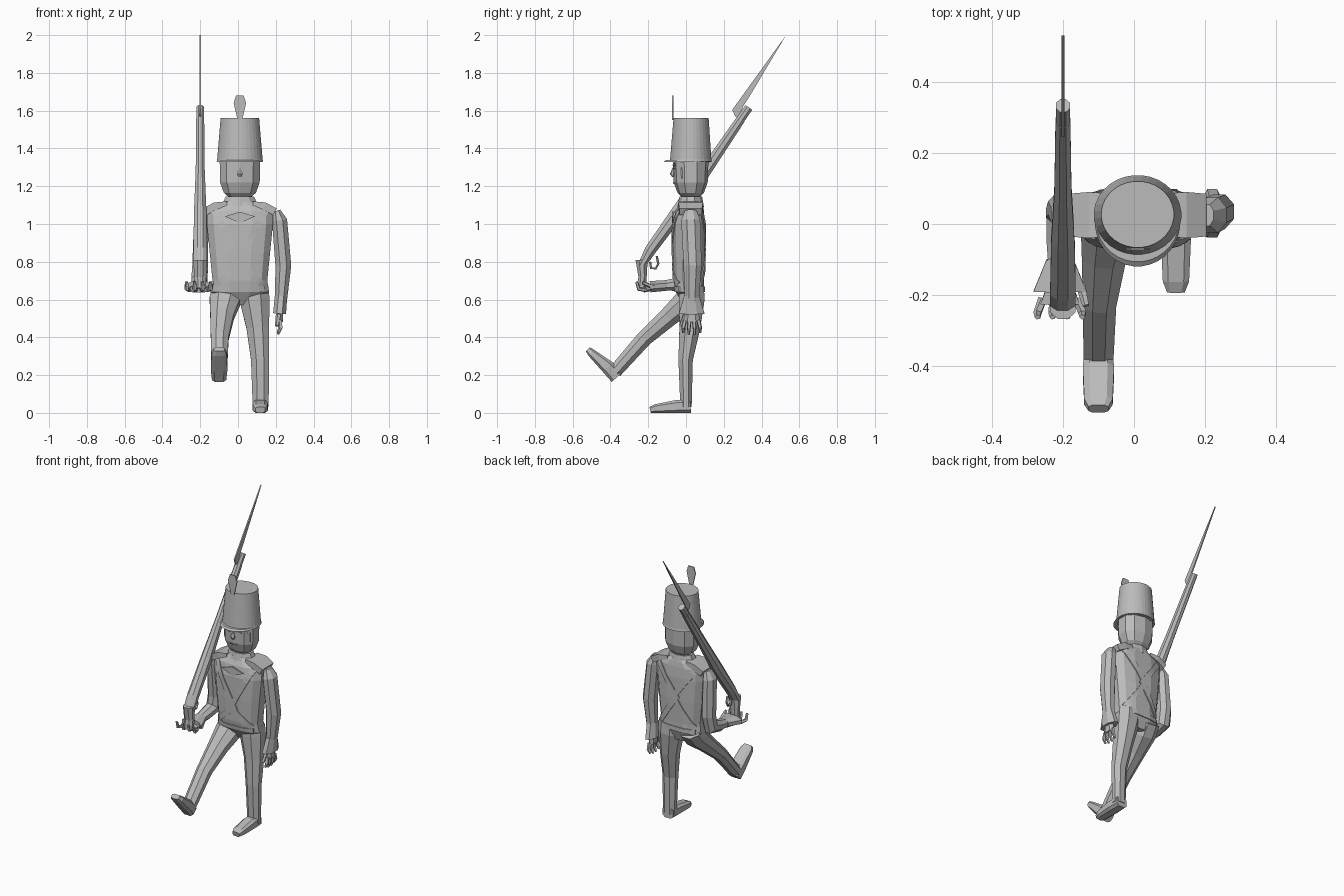
import bpy, bmesh, math
from mathutils import Vector
from mathutils.bvhtree import BVHTree

if "Cube" in bpy.data.objects:
    bpy.data.objects.remove(bpy.data.objects["Cube"])

grey = bpy.data.materials.new("plain grey")
grey.use_nodes = True
grey.diffuse_color = (0.5, 0.5, 0.5, 1)
grey.node_tree.nodes["Principled BSDF"].inputs["Base Color"].default_value = grey.diffuse_color


def finish(name, bm):
    bmesh.ops.recalc_face_normals(bm, faces=bm.faces)
    mesh = bpy.data.meshes.new(name)
    bm.to_mesh(mesh)
    bm.free()
    mesh.materials.append(grey)
    obj = bpy.data.objects.new(name, mesh)
    bpy.context.collection.objects.link(obj)
    return obj


def outline(sides, square):
    """Unit polygon with a flat front; square below 1 makes it boxier."""
    points = []
    for i in range(sides):
        a = 2 * math.pi * (i + 0.5) / sides
        points.append([math.copysign(abs(f(a)) ** square, f(a)) for f in (math.cos, math.sin)])
    wide = max(p[0] for p in points)
    deep = max(p[1] for p in points)
    return [(p[0] / wide, p[1] / deep) for p in points]


def loft(name, stations, sides=8, square=1.0, level=False):
    """Skin rings (x, y, z, half width, half depth) set across the path."""
    bm = bmesh.new()
    shape = outline(sides, square)
    centres = [Vector(s[:3]) for s in stations]
    rings = []
    for i, s in enumerate(stations):
        along = centres[min(i + 1, len(centres) - 1)] - centres[max(i - 1, 0)]
        along = Vector((0, 0, 1)) if level else along.normalized()
        across = Vector((1, 0, 0))
        across = (across - along * across.dot(along)).normalized()
        deep = along.cross(across)
        rings.append([bm.verts.new(centres[i] + across * (u * s[3]) + deep * (v * s[4]))
                      for u, v in shape])
    for low, high in zip(rings, rings[1:]):
        for k in range(sides):
            n = (k + 1) % sides
            bm.faces.new((low[k], low[n], high[n], high[k]))
    bm.faces.new(rings[0])
    bm.faces.new(rings[-1])
    return finish(name, bm)


def slab(name, points, place, thick):
    """Extrude a flat polygon; place(a, b, t) maps it into space."""
    bm = bmesh.new()
    sides = [[bm.verts.new(place(a, b, t)) for a, b in points] for t in (-thick / 2, thick / 2)]
    for side in sides:
        bm.faces.new(side)
    for k in range(len(points)):
        n = (k + 1) % len(points)
        bm.faces.new((sides[0][k], sides[0][n], sides[1][n], sides[1][k]))
    return finish(name, bm)


def drape(name, target, start, end, width, facing=-1, steps=10, lift=0.006):
    """Lay a thin strip on a body, from start to end in x and z."""
    tree = BVHTree.FromPolygons([v.co for v in target.data.vertices],
                                [p.vertices for p in target.data.polygons])
    a, b = Vector(start), Vector(end)
    normal = Vector((a.y - b.y, b.x - a.x)).normalized() * width / 2
    bm = bmesh.new()
    rows = []
    for i in range(steps + 1):
        row = []
        for edge in (-1, 1):
            p = a.lerp(b, i / steps) + normal * edge
            hit = tree.ray_cast(Vector((p.x, facing, p.y)), Vector((0, -facing, 0)))[0]
            if hit:
                row += [bm.verts.new(hit + Vector((0, facing * d, 0))) for d in (lift, -lift / 2)]
        if len(row) == 4:
            rows.append(row)
    for p, q in zip(rows, rows[1:]):
        for j, k in ((0, 2), (2, 3), (3, 1), (1, 0)):
            bm.faces.new((p[j], p[k], q[k], q[j]))
    for row in (rows[0], rows[-1]):
        bm.faces.new([row[i] for i in (0, 2, 3, 1)])
    return finish(name, bm)


MID = 0.01  # body centre line

# Torso, collar and head
torso = loft("torso", [
    (MID, .03, .57, .06, .04), (MID, .02, .64, .155, .075), (MID, .015, .7, .145, .08),
    (MID, .015, .85, .16, .085), (MID, .015, 1.0, .175, .085), (MID, .02, 1.07, .175, .075),
    (MID, .025, 1.1, .125, .065), (MID, .025, 1.12, .075, .06)], 12, .75, True)
loft("collar", [(MID, .025, 1.09, .1, .07), (MID, .025, 1.145, .075, .06)], 10, 1, True)
loft("neck", [(MID, .025, 1.1, .06, .05), (MID, .025, 1.18, .055, .045)], 8, 1, True)
head = loft("head", [
    (MID, .025, 1.14, .055, .045), (MID, .025, 1.165, .085, .07), (MID, .025, 1.22, .105, .09),
    (MID, .025, 1.34, .107, .094)], 10, .85, True)

# Face
loft("nose", [(MID, -.066, 1.3, .006, .004), (MID, -.073, 1.265, .014, .012),
              (MID, -.068, 1.25, .01, .006)], 6, 1, True)
for side, label in ((1, "left"), (-1, "right")):
    drape(label + "_eye", head, (MID + side * .022, 1.297), (MID + side * .055, 1.3), .012, steps=3)
    drape(label + "_brow", head, (MID + side * .018, 1.31), (MID + side * .06, 1.32), .008, steps=3)
    drape(label + "_ear", head, (MID + side * .09, 1.24), (MID + side * .09, 1.3), .014, steps=3)
drape("mouth", head, (MID - .025, 1.215), (MID + .025, 1.215), .008, steps=3)

# Tall hat with peak and plume
loft("hat", [(MID, .025, 1.33, .123, .112), (MID, .025, 1.345, .12, .109),
             (MID, .027, 1.56, .102, .093)], 32, 1, True)
loft("hat_peak", [(MID, .007, 1.328, .12, .126), (MID, .012, 1.338, .117, .118)], 32, 1, True)
slab("plume", [(-.012, 1.55), (-.033, 1.64), (-.02, 1.68), (.02, 1.68), (.033, 1.64), (.012, 1.55)],
     lambda a, b, t: (MID + a, -.07 + t, b), .006)

# Crossed straps and belt on both faces of the coat
for facing, label, low, cross in ((-1, "front", .68, .8), (1, "back", .68, .88)):
    for side, hand in ((1, "left"), (-1, "right")):
        drape(f"{label}_{hand}_strap", torso, (MID + side * .135, 1.07), (MID - side * .02, cross - .02),
              .035, facing)
        drape(f"{label}_{hand}_lower_strap", torso, (MID + side * .015, cross), (MID - side * .12, low),
              .035, facing)
    drape(label + "_belt", torso, (MID - .13, .655), (MID + .13, .655), .03, facing)
slab("chest_flap", [(-.08, 1.04), (0, 1.065), (.08, 1.04), (0, 1.005)],
     lambda a, b, t: (MID + a, -.071 + t, b), .008)
for side, label in ((1, "left"), (-1, "right")):
    loft(label + "_shoulder_pad", [(MID + side * .07, .025, 1.11, .01, .06),
         (MID + side * .13, .025, 1.095, .02, .065), (MID + side * .185, .025, 1.065, .02, .06)], 4)

# Arms with flared cuffs
loft("left_arm", [(.205, .025, 1.07, .02, .03), (.22, .025, 1.02, .04, .05),
                  (.24, .035, .78, .042, .048), (.225, .03, .56, .03, .035)])
loft("left_cuff", [(.228, .03, .62, .033, .04), (.22, .03, .525, .034, .068)])
loft("right_arm", [(-.18, .025, 1.07, .02, .03), (-.195, .025, 1.02, .038, .05),
                   (-.2, .045, .78, .042, .045), (-.205, .03, .7, .042, .045),
                   (-.208, -.05, .68, .038, .035), (-.208, -.16, .67, .03, .02)])
loft("right_cuff", [(-.208, -.1, .675, .038, .028), (-.208, -.19, .668, .075, .03)])

# Hands: a palm, four fingers and a thumb each
loft("left_palm", [(.222, .03, .54, .016, .035), (.222, .03, .48, .016, .045)], 6)
loft("right_palm", [(-.208, -.17, .665, .035, .016), (-.208, -.225, .655, .055, .018)], 6)
for i in range(4):
    s = i - 1.5
    tip = .41 + .01 * abs(s)
    loft(f"left_finger_{i}", [(.222, .03 + s * .024, .49, .011, .011),
         (.225, .03 + s * .03, .45, .01, .01), (.212, .03 + s * .03, tip, .006, .006)], 5)
    loft(f"right_finger_{i}", [(-.208 + s * .032, -.21, .65, .011, .011),
         (-.208 + s * .042, -.25, .655, .01, .01), (-.208 + s * .042, -.262, .695, .007, .007)], 5)
loft("left_thumb", [(.215, -.005, .52, .012, .012), (.205, -.03, .46, .008, .008)], 5)
loft("right_thumb", [(-.15, -.17, .665, .012, .012), (-.135, -.23, .69, .008, .008)], 5)

# Legs: left stands, right swings forward
loft("left_leg", [(.085, .03, .67, .075, .065), (.088, .03, .6, .079, .068),
                  (.105, .02, .45, .06, .055), (.117, -.002, .28, .048, .038),
                  (.12, .0, .03, .042, .03)])
loft("left_shoe", [(.118, .025, .035, .038, .035), (.118, -.05, .034, .042, .034),
                   (.118, -.16, .023, .037, .023), (.118, -.19, .016, .025, .016)], 8, .6)
loft("right_leg", [(-.065, .05, .65, .075, .06), (-.07, .0, .59, .08, .065),
                   (-.085, -.09, .51, .062, .052), (-.097, -.22, .395, .047, .042),
                   (-.1, -.375, .22, .042, .036)])
loft("right_shoe", [(-.1, -.367, .187, .038, .035), (-.1, -.415, .243, .044, .036),
                    (-.1, -.5, .317, .04, .022), (-.1, -.52, .337, .028, .015)], 8, .6)

# Rifle sloped back over the shoulder
RIFLE = -.2
loft("rifle_stock", [(RIFLE, -.235, .78, .036, .02), (RIFLE, -.19, .86, .036, .03),
                     (RIFLE, -.045, 1.06, .033, .036), (RIFLE, .1, 1.275, .024, .03),
                     (RIFLE, .29, 1.555, .021, .024)])
loft("rifle_barrel", [(RIFLE, .05, 1.21, .02, .022), (RIFLE, .333, 1.617, .02, .022)])
loft("rifle_butt", [(RIFLE, -.235, .66, .03, .026), (RIFLE, -.23, .72, .032, .022),
                    (RIFLE, -.235, .81, .036, .032)])
loft("trigger_guard", [(RIFLE, -.19, .8, .008, .006), (RIFLE, -.185, .765, .008, .006),
                       (RIFLE, -.16, .765, .008, .006), (RIFLE, -.147, .79, .008, .006),
                       (RIFLE, -.155, .83, .008, .006)], 6)
slab("bayonet", [(.29, 1.565), (.26, 1.57), (.245, 1.605), (.53, 2.0), (.33, 1.665), (.3, 1.62)],
     lambda a, b, t: (RIFLE + t, a, b), .008)
